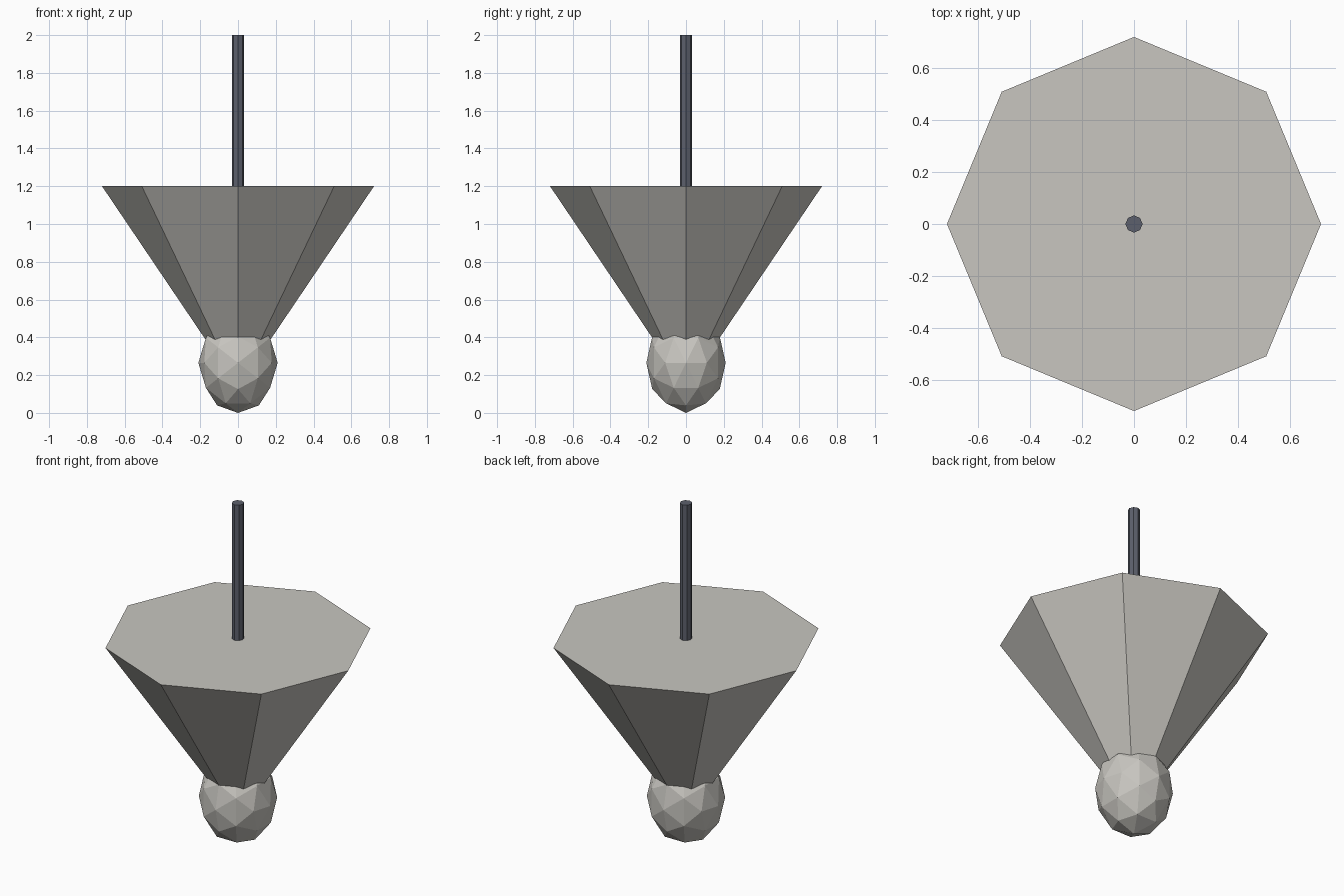
import bpy, bmesh, math
from mathutils import Vector

if "Cube" in bpy.data.objects:
    bpy.data.objects.remove(bpy.data.objects["Cube"])


def material(name, rgb):
    m = bpy.data.materials.new(name)
    m.diffuse_color = (*rgb, 1)
    m.use_nodes = True
    m.node_tree.nodes["Principled BSDF"].inputs["Base Color"].default_value = m.diffuse_color
    return m


def finish(bm, name, mat):
    bmesh.ops.recalc_face_normals(bm, faces=bm.faces)
    mesh = bpy.data.meshes.new(name)
    bm.to_mesh(mesh)
    bm.free()
    mesh.materials.append(mat)
    obj = bpy.data.objects.new(name, mesh)
    bpy.context.collection.objects.link(obj)
    return obj


def frustum(name, sides, r_low, r_high, z_low, z_high, mat):
    """Closed polygonal cone or rod with a corner on the x axis."""
    bm = bmesh.new()
    rings = []
    for r, z in ((r_low, z_low), (r_high, z_high)):
        rings.append([bm.verts.new((r * math.cos(math.tau * i / sides),
                                    r * math.sin(math.tau * i / sides), z))
                      for i in range(sides)])
    low, high = rings
    for i in range(sides):
        j = (i + 1) % sides
        bm.faces.new((low[i], low[j], high[j], high[i]))
    bm.faces.new(low[::-1])
    bm.faces.new(high)
    return finish(bm, name, mat)


warm_grey = material("warm grey", (0.578, 0.565, 0.527))
slate = material("dark slate", (0.107, 0.117, 0.150))

# Shade: eight-sided cone, its tip sunk into the bulb
frustum("shade", 8, 0.045, 0.72, 0.2, 1.2, warm_grey)

# Cord: thin rod rising from the flat top
frustum("cord", 8, 0.033, 0.033, 1.19, 2.0, slate)

# Bulb: 80-face geodesic ball with its two-fold axis upright, stretched in z
phi = (1 + 5 ** 0.5) / 2
points = set()
for base in ((1, 0, phi), (1, phi, phi * phi), (0, 0, 1)):
    for shift in range(3):
        p = base[-shift:] + base[:-shift] if shift else base
        for sx in (-1, 1):
            for sy in (-1, 1):
                for sz in (-1, 1):
                    v = Vector((sx * p[0], sy * p[1], sz * p[2])).normalized()
                    points.add(tuple(round(c, 5) + 0.0 for c in v))
bm = bmesh.new()
for x, y, z in sorted(points):
    bm.verts.new((0.21 * x, 0.21 * y, 0.265 + 0.265 * z))
bmesh.ops.convex_hull(bm, input=bm.verts)
finish(bm, "bulb", warm_grey)
